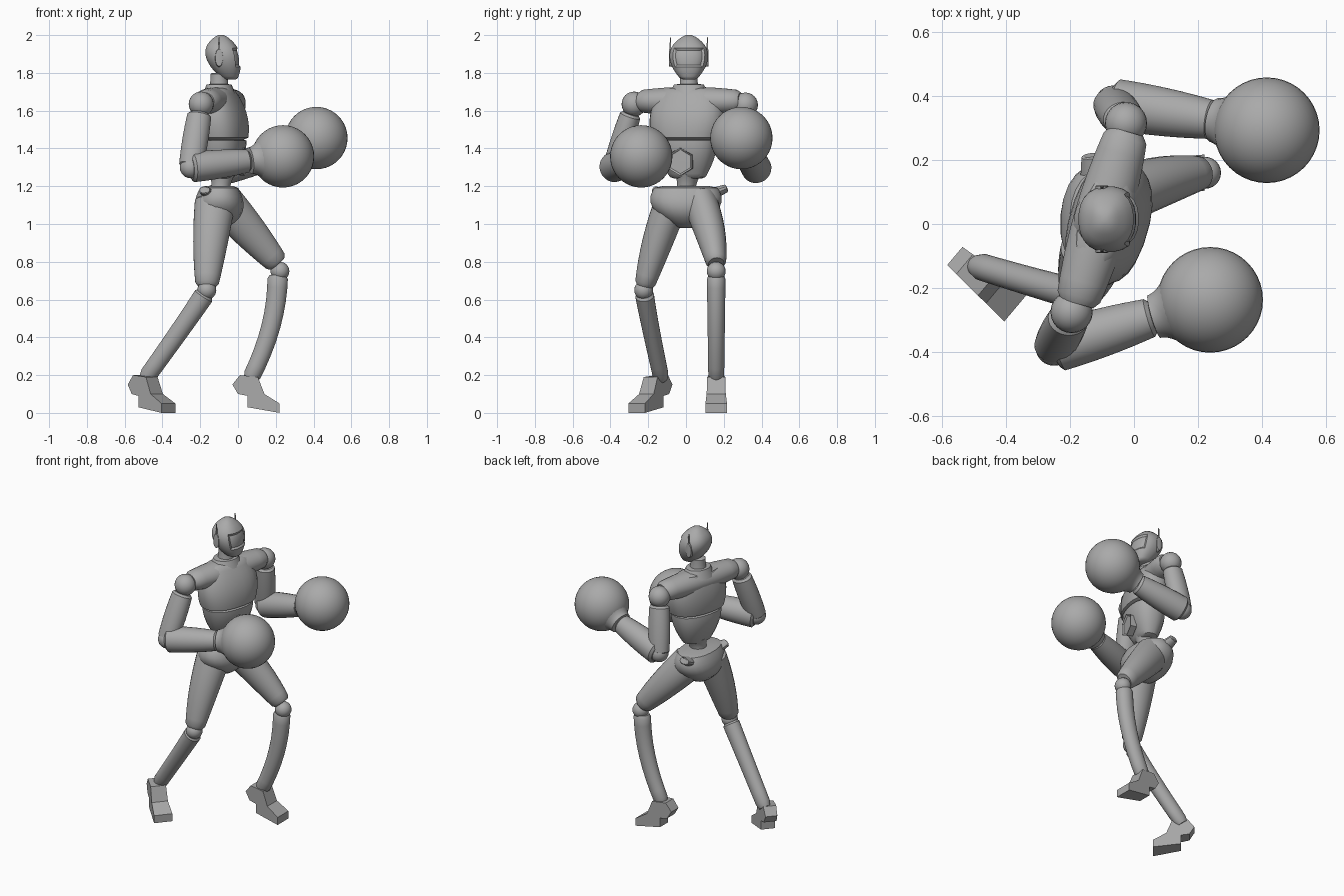
import bpy, bmesh, math
from mathutils import Vector, Matrix

if "Cube" in bpy.data.objects:
    bpy.data.objects.remove(bpy.data.objects["Cube"])

GREY = (.4, .4, .4, 1)
grey = bpy.data.materials.new("plain_grey")
grey.use_nodes = True
grey.diffuse_color = GREY
grey.node_tree.nodes["Principled BSDF"].inputs["Base Color"].default_value = GREY

UP = Vector((0, 0, 1))
SIDEWAYS = Vector((0, 1, 0))
# The torso is twisted, left shoulder leading
ACROSS = Vector((.28, .96, 0))
FORWARD = Vector((.96, -.28, 0))


def finish(name, bm):
    bmesh.ops.recalc_face_normals(bm, faces=bm.faces[:])
    mesh = bpy.data.meshes.new(name)
    bm.to_mesh(mesh)
    bm.free()
    mesh.materials.append(grey)
    obj = bpy.data.objects.new(name, mesh)
    bpy.context.collection.objects.link(obj)
    bpy.ops.object.select_all(action="DESELECT")
    obj.select_set(True)
    bpy.context.view_layer.objects.active = obj
    bpy.ops.object.shade_smooth_by_angle(angle=math.radians(35))


def bezier(values, t):
    values = list(values)
    while len(values) > 1:
        values = [a + (b - a) * t for a, b in zip(values, values[1:])]
    return values[0]


def tube(name, path, widths, depth=(1,), side=SIDEWAYS, sides=24, steps=8,
         power=1, level=False, recess=None):
    """Sweep a rounded section along a curved path; widths and depth ratios blend along it."""
    bm = bmesh.new()
    path = [Vector(p) for p in path]
    stations = [0, .04] + [k / steps for k in range(1, steps)] + [.96, 1]
    loops = []
    for t in stations:
        tangent = UP if level else (bezier(path, t + .01) - bezier(path, t - .01)).normalized()
        u = (side - tangent * side.dot(tangent)).normalized()
        v = tangent.cross(u)
        width = bezier(widths, t) * (.8 if t in (0, 1) else 1)
        loop = []
        for k in range(sides):
            angle = math.tau * (k + .5) / sides
            c, s = (math.copysign(abs(w) ** power, w)
                    for w in (math.cos(angle), math.sin(angle)))
            offset = u * c + v * s * bezier(depth, t)
            loop.append(bm.verts.new(bezier(path, t) + offset * width))
        loops.append(loop)
    for a, b in zip(loops, loops[1:]):
        for k in range(sides):
            bm.faces.new((a[k - 1], a[k], b[k], b[k - 1]))
    bm.faces.new(loops[0])
    bm.faces.new(loops[-1])
    if recess:
        bmesh.ops.recalc_face_normals(bm, faces=bm.faces[:])
        chosen = [f for f in bm.faces if recess(f)]
        bmesh.ops.inset_region(bm, faces=chosen, thickness=.01, depth=-.01)
    finish(name, bm)


def ball(name, centre, radius, segments=24):
    bm = bmesh.new()
    bmesh.ops.create_uvsphere(bm, u_segments=segments, v_segments=segments // 2,
                              radius=radius, matrix=Matrix.Translation(centre))
    finish(name, bm)


# Head with a recessed visor, ear pads and antennas
def in_visor(face):
    return face.normal.x > .55 and 1.83 < face.calc_center_median().z < 1.94


head = Vector((-.1, .015, 1.88))
tube("head", [(-.04, head.y, 1.765), (-.09, head.y, 1.88), (-.09, head.y, 2)],
     [.04, .1, .11, .13, .02], depth=(.9,), steps=14, power=.85, level=True, recess=in_visor)
for label, outward in (("left", SIDEWAYS), ("right", -SIDEWAYS)):
    ear = head + outward * .08
    tube(label + "_ear_pad", [ear, ear + outward * .025], [.05, .045], depth=(.45,), side=UP)
    tip = ear + outward * .018
    tube(label + "_antenna", [tip, tip + UP * .11], [.008, .003], sides=4)

# Neck and collar
neck = Vector((-.1, .015, 1.68))
tube("neck", [neck, head - UP * .08], [.06, .045, .045])
tube("collar", [neck, neck + UP * .06], [.11, .08], depth=(.8,), side=ACROSS)

# Torso
torso = {"side": ACROSS, "power": .85, "level": True}
tube("chest", [(-.075, 0, 1.445), (-.08, .01, 1.6), (-.1, .015, 1.72)],
     [.18, .24, .14], depth=(.65, .6, .45), **torso)
tube("abdomen", [(-.085, .01, 1.24), (-.075, 0, 1.45)], [.09, .16, .17],
     depth=(.6, .75, .65), **torso)
yoke = Vector((-.1, .02, 1.65))
tube("shoulder_yoke", [yoke - ACROSS * .28, yoke + ACROSS * .28], [.058, .095, .058],
     depth=(1.15,), side=UP)
belly = Vector((-.075, 0, 1.33))
tube("belly_frame", [belly + FORWARD * .07, belly + FORWARD * .115], [.07, .075],
     side=ACROSS, sides=6, recess=lambda face: face.normal.dot(FORWARD) > .9)
tube("waist", [(-.1, 0, 1.12), (-.09, 0, 1.2), (-.085, .01, 1.27)], [.06, .035, .07])

# Pelvis and hip lugs
tube("pelvis", [(-.1, 0, .98), (-.1, 0, 1.2)], [.04, .26, .16], depth=(1, .65, .6),
     power=.9, level=True)
for label, root, tip in (("left", (-.12, .12, 1.15), (-.135, .215, 1.19)),
                         ("right", (-.14, -.08, 1.15), (-.18, -.17, 1.18))):
    tube(label + "_hip_lug", [root, tip], [.05, .03], depth=(.7,), side=FORWARD, sides=12)


# Arms
def arm(label, *joints):
    shoulder, elbow, wrist, glove = map(Vector, joints)
    ball(label + "_shoulder", shoulder, .066)
    ball(label + "_elbow", elbow, .058)
    tube(label + "_upper_arm", [shoulder.lerp(elbow, .15), elbow], [.055, .065, .055],
         depth=(1.15,))
    tube(label + "_forearm", [elbow, wrist], [.08, .082, .06], side=UP)
    tube(label + "_glove_cuff", [wrist, wrist.lerp(glove, .4)], [.07, .07, .12], side=UP)
    ball(label + "_glove", glove, .165, 40)


arm("left", (-.025, .315, 1.63), (-.065, .375, 1.29), (.25, .325, 1.38), (.415, .293, 1.455))
arm("right", (-.195, -.275, 1.635), (-.25, -.385, 1.3), (.06, -.29, 1.335), (.238, -.237, 1.358))


# Legs: each thigh and shin follows a bent path past the knee
def leg(label, thigh, knee, shin):
    tube(label + "_thigh", thigh, [.09, .09, .052], depth=(1.2, 1.1, 1.15))
    ball(label + "_knee", knee, .05)
    tube(label + "_shin", shin, [.05, .046, .042], depth=(1.1,))


leg("left", [(-.09, .07, 1.13), (.07, .14, .95), (.21, .16, .79)], (.222, .16, .75),
    [(.21, .16, .73), (.21, .16, .46), (.065, .16, .18)])
leg("right", [(-.12, -.07, 1.13), (-.15, -.16, .9), (-.165, -.22, .67)], (-.165, -.224, .65),
    [(-.175, -.22, .63), (-.26, -.2, .5), (-.49, -.13, .18)])

# Feet: raised heel, arch and flat toe block, wider toward the toe
FOOT = ((.04, .2), (0, .15), (.03, .1), (.08, .09), (.08, .03), (.25, 0), (.25, .05),
        (.17, .1), (.135, .19))


def foot(name, heel, heading):
    ahead = Vector((math.cos(heading), math.sin(heading), 0))
    outward = UP.cross(ahead)
    bm = bmesh.new()
    left, right = ([bm.verts.new(Vector(heel) + ahead * u + UP * z + outward * sign * (.037 + u * .08))
                    for u, z in FOOT] for sign in (1, -1))
    bm.faces.new(left)
    bm.faces.new(right)
    for k in range(len(FOOT)):
        bm.faces.new((left[k - 1], left[k], right[k], right[k - 1]))
    finish(name, bm)


foot("left_foot", (-.03, .16, 0), 0)
foot("right_foot", (-.56, -.1, 0), -.7)
